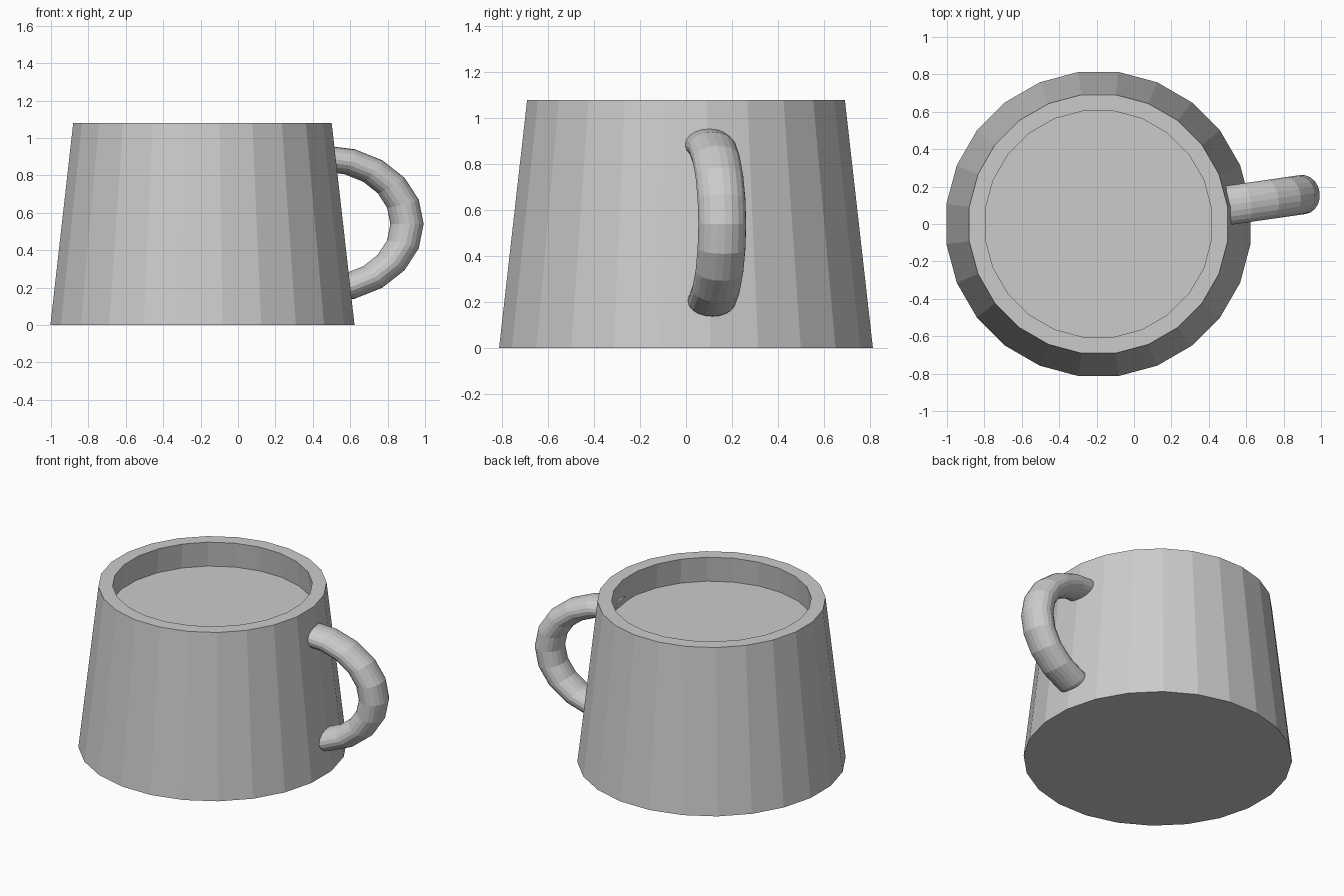
import bpy, bmesh
from math import sin, cos, pi, radians

if "Cube" in bpy.data.objects:
    bpy.data.objects.remove(bpy.data.objects["Cube"])

grey = bpy.data.materials.new("plain grey")
grey.use_nodes = True
grey.diffuse_color = (0.6, 0.6, 0.6, 1)
grey.node_tree.nodes["Principled BSDF"].inputs["Base Color"].default_value = (0.6, 0.6, 0.6, 1)

CENTRE_X = -0.19
SIDES = 24


def finish(bm, name, turn=0.0):
    """Turn a mesh into an object standing on the mug's axis."""
    bmesh.ops.recalc_face_normals(bm, faces=bm.faces)
    mesh = bpy.data.meshes.new(name)
    bm.to_mesh(mesh)
    bm.free()
    mesh.materials.append(grey)
    obj = bpy.data.objects.new(name, mesh)
    obj.location.x = CENTRE_X
    obj.rotation_euler.z = turn
    bpy.context.collection.objects.link(obj)
    return obj


def loft(bm, rings):
    """Join consecutive vertex rings with quads and cap both ends."""
    loops = [[bm.verts.new(p) for p in ring] for ring in rings]
    for a, b in zip(loops, loops[1:]):
        for i in range(len(a)):
            j = (i + 1) % len(a)
            bm.faces.new((a[i], a[j], b[j], b[i]))
    bm.faces.new(loops[0])
    bm.faces.new(loops[-1])


def circle(radius, z):
    """Polygon ring with flats facing the x and y axes."""
    angles = [2 * pi * (i + 0.5) / SIDES for i in range(SIDES)]
    return [(radius * cos(a), radius * sin(a), z) for a in angles]


# Tapered cup with a flat rim, inner wall and hidden floor
cup = bmesh.new()
loft(cup, [circle(0.82, 0), circle(0.697, 1.08),
           circle(0.61, 1.08), circle(0.72, 0.1)])
finish(cup, "cup_body")

# Flat drink surface just below the rim
drink = bmesh.new()
drink.faces.new([drink.verts.new(p) for p in circle(0.629, 0.91)])
finish(drink, "drink_surface")


# Stretched half-ring handle, set slightly off the x axis
def handle_ring(angle, sides=20):
    ring = []
    for i in range(sides):
        t = 2 * pi * i / sides
        reach = 0.35 + 0.07 * cos(t)
        ring.append((0.657 + 1.28 * reach * cos(angle),
                     0.105 * sin(t),
                     0.54 + reach * sin(angle)))
    return ring


handle = bmesh.new()
loft(handle, [handle_ring(radians(a)) for a in [-95, *range(-90, 91, 18), 95]])
finish(handle, "handle", radians(8.2))
